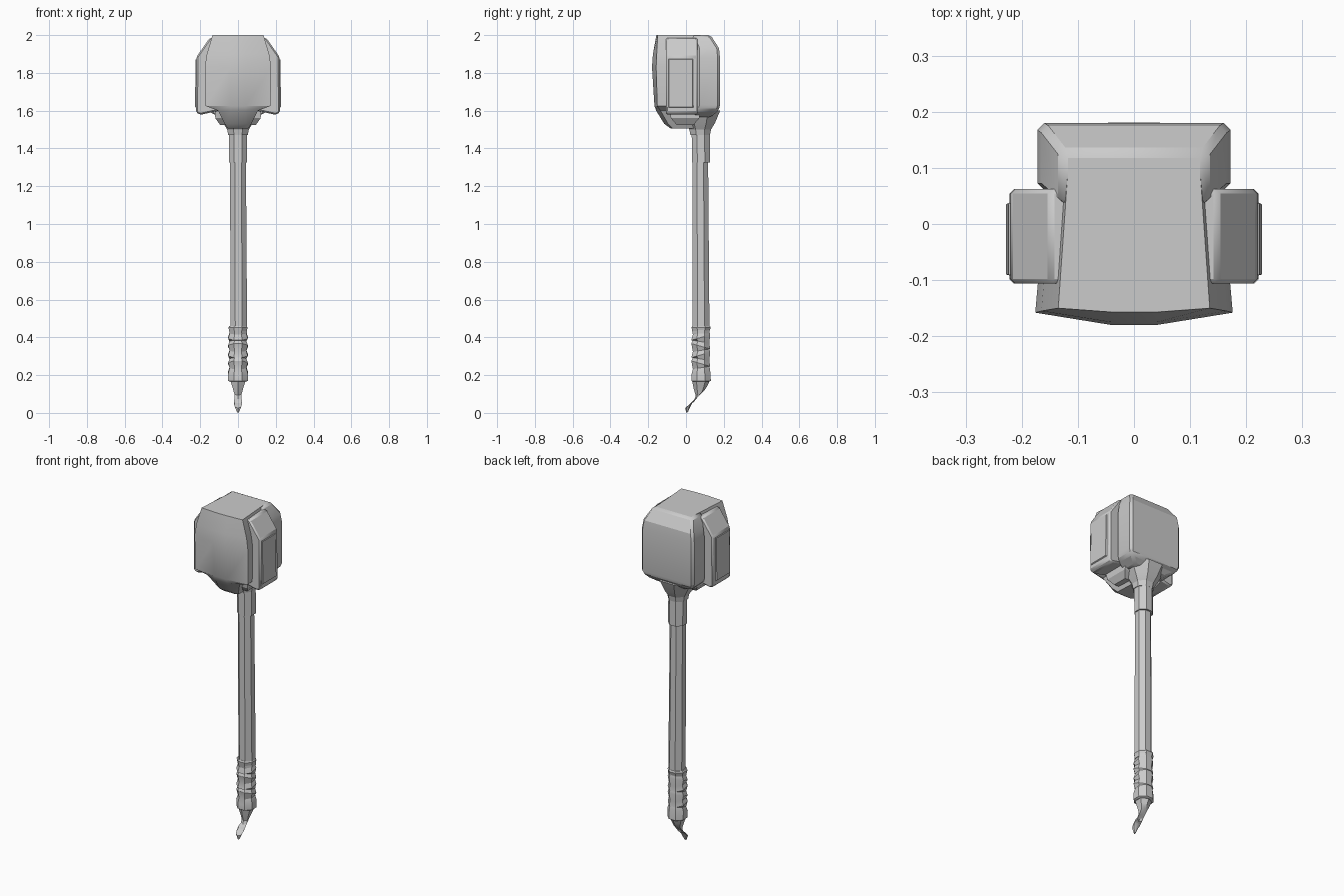
import bpy, bmesh, math
from mathutils import Vector

if "Cube" in bpy.data.objects:
    bpy.data.objects.remove(bpy.data.objects["Cube"])


def loft(name, rings, smooth=35, mirror=False, bevel=0):
    """Skin closed rings of equal length, capping both ends."""
    bm = bmesh.new()
    vs = [[bm.verts.new(p) for p in r] for r in rings]
    n = len(rings[0])
    for a, b in zip(vs, vs[1:]):
        for i in range(n):
            j = (i + 1) % n
            bm.faces.new((a[i], a[j], b[j], b[i]))
    bm.faces.new(vs[0][::-1])
    bm.faces.new(vs[-1])
    bmesh.ops.recalc_face_normals(bm, faces=bm.faces[:])
    me = bpy.data.meshes.new(name)
    bm.to_mesh(me)
    bm.free()
    ob = bpy.data.objects.new(name, me)
    bpy.context.collection.objects.link(ob)
    if bevel:
        m = ob.modifiers.new("bevel", 'BEVEL')
        m.width, m.segments = bevel, 1
    if mirror:
        ob.modifiers.new("mirror", 'MIRROR').use_axis = (True, False, False)
    bpy.ops.object.select_all(action='DESELECT')
    ob.select_set(True)
    bpy.context.view_layer.objects.active = ob
    bpy.ops.object.shade_smooth_by_angle(angle=math.radians(smooth))
    return ob


def rect(z, hx, y0, y1):
    return [(-hx, y0, z), (hx, y0, z), (hx, y1, z), (-hx, y1, z)]


def ring(y, z, r, tilt=0, n=8, x=0.0, squash=1.0):
    """Polygon around the handle axis, tilted about x."""
    c, s = math.cos(tilt), math.sin(tilt)
    pts = []
    for i in range(n):
        a = 2 * math.pi * (i + 0.5) / n
        u, v = r * squash * math.cos(a), r * math.sin(a)
        pts.append((x + u, y + v * c, z + v * s))
    return pts


# Front of the head: bowed face, narrowing to a chin
front = []
for z, hx, yc, ym in [(1.505, .055, -.07, -.08), (1.53, .07, -.095, -.115),
                      (1.60, .105, -.135, -.158), (1.625, .172, -.152, -.167),
                      (1.83, .176, -.158, -.18), (1.90, .165, -.155, -.175),
                      (2.0, .135, -.15, -.157)]:
    back = hx * .88
    front.append([(-back, .08, z), (-hx, yc, z), (-.04, ym, z), (.04, ym, z),
                  (hx, yc, z), (back, .08, z)])
loft("head_front", front, smooth=25)

# Rear striking block
loft("head_rear", [rect(1.565, .10, .03, .13), rect(1.60, .16, .05, .172),
                   rect(1.63, .172, .06, .18), rect(1.88, .172, .06, .18),
                   rect(1.93, .165, .06, .175), rect(2.0, .13, .03, .13)],
     smooth=25, bevel=.012)

# Side plates with a raised panel, mirrored
profile = [(.10, 1.60), (.20, 1.578), (.222, 1.59), (.22, 1.885), (.15, 1.985), (.10, 1.985)]
loft("side_plate", [[(x, y, z) for x, z in profile] for y in (-.106, .062)],
     smooth=20, mirror=True, bevel=.008)
loft("side_panel", [[(.21, -.095, 1.61), (.21, .045, 1.61), (.21, .045, 1.88), (.21, -.095, 1.88)],
                    [(.228, -.09, 1.62), (.228, .035, 1.62), (.224, .035, 1.87), (.224, -.09, 1.87)]],
     smooth=20, mirror=True)

# Side struts under the head and flared neck
loft("under_head", [rect(1.525, .095, -.05, .04), rect(1.56, .12, -.08, .07),
                    rect(1.62, .125, -.09, .08)], smooth=20)
loft("neck", [ring(.075, 1.47, .056), ring(.075, 1.50, .062),
              ring(.075, 1.535, .085), ring(.07, 1.60, .12)], smooth=20)

# Handle
loft("collar", [ring(.08, 1.325, .052), ring(.078, 1.50, .052)])
loft("shaft", [ring(.08, .42, .048, x=.004), ring(.075, 1.40, .045)])

# Wrapped grip: slanting bands
rings = [ring(.08, .165, .048), ring(.08, .17, .056)]
for i in range(5):
    z, t = .215 + i * .046, .28 * (-1) ** i
    rings.append(ring(.078, z, .056, t))
    rings.append(ring(.08, z + .024, .048, t * .6))
rings += [ring(.08, .452, .055), ring(.08, .46, .05)]
loft("grip", rings, smooth=25)

# Hooked tail at the butt end
tail = [(.08, .18, .05, 0, 1), (.076, .135, .036, .15, .9), (.074, .105, .026, .5, .85),
        (.055, .075, .022, .9, .9), (.028, .055, .025, .8, 1), (.012, .035, .019, .5, 1),
        (.006, .003, .005, .5, 1)]
loft("tail", [ring(y, z, r, t, 6, 0, q) for y, z, r, t, q in tail], smooth=25)
